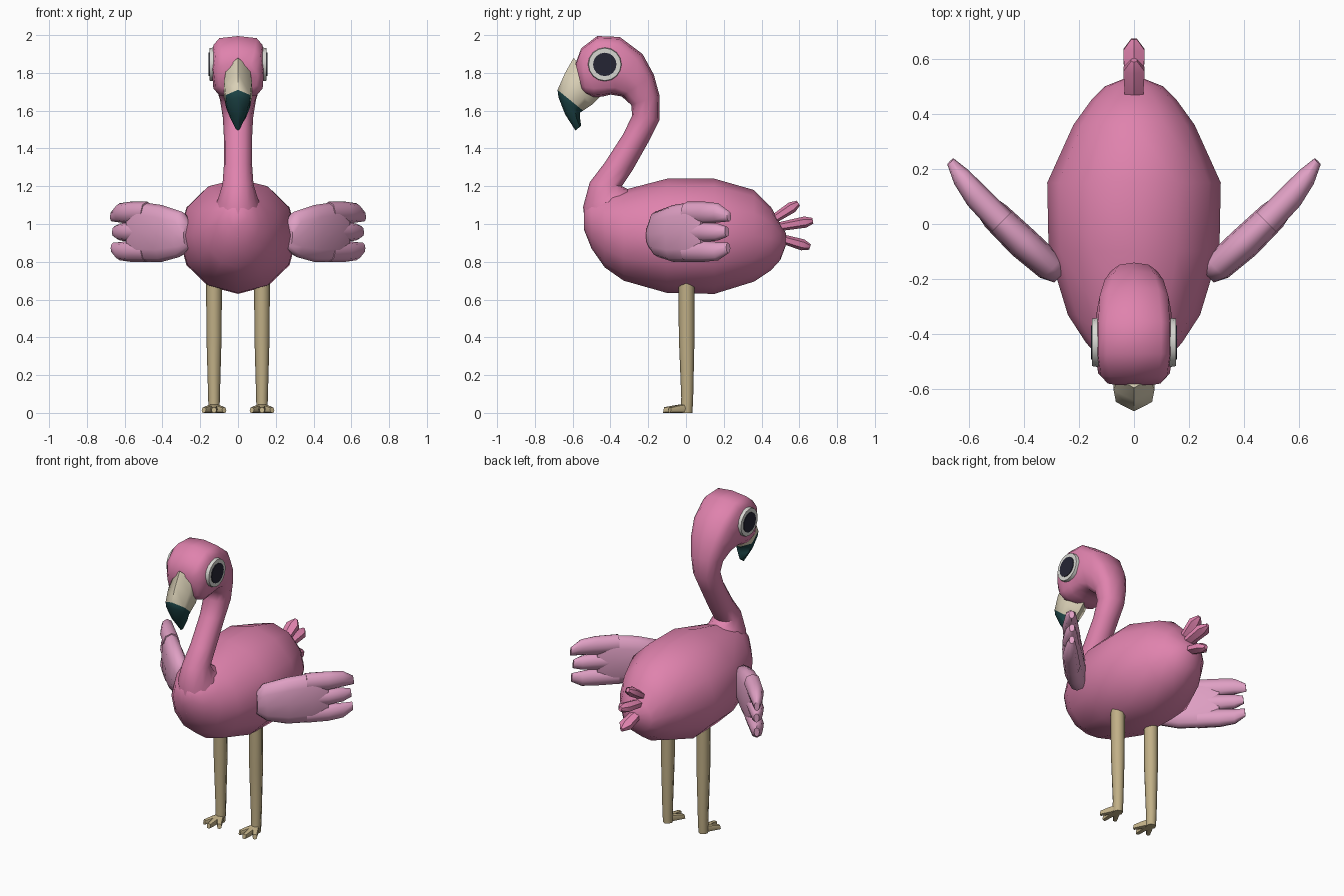
import bpy, bmesh, math
from mathutils import Matrix, Vector


def material(name, rgb):
    m = bpy.data.materials.new(name)
    m.diffuse_color = (*rgb, 1)
    return m


PINK = material("pink", (0.74, 0.225, 0.42))
LIGHT_PINK = material("light_pink", (0.74, 0.35, 0.55))
TAN = material("tan", (0.53, 0.43, 0.24))
CREAM = material("cream", (0.73, 0.66, 0.49))
TEAL = material("dark_teal", (0.013, 0.062, 0.066))
WHITE = material("eye_white", (0.68, 0.68, 0.64))
BLACK = material("pupil_black", (0.018, 0.018, 0.034))


def finish(name, bm, mats, angle=50, mirror=False):
    bmesh.ops.recalc_face_normals(bm, faces=bm.faces)
    me = bpy.data.meshes.new(name)
    bm.to_mesh(me)
    bm.free()
    for m in mats:
        me.materials.append(m)
    ob = bpy.data.objects.new(name, me)
    bpy.context.collection.objects.link(ob)
    bpy.ops.object.select_all(action='DESELECT')
    ob.select_set(True)
    bpy.context.view_layer.objects.active = ob
    bpy.ops.object.shade_smooth_by_angle(angle=math.radians(angle))
    if mirror:
        ob.modifiers.new("mirror", 'MIRROR')
    return ob


def spow(v, p):
    return math.copysign(abs(v) ** p, v) if abs(v) > 1e-6 else 0.0


def loft(bm, rings, n=12, matrix=Matrix(), split=None):
    """Rings are (y0, z0, y1, z1, half_width, squareness=1, x=0), capped at both ends."""
    loops = []
    for r in rings:
        y0, z0, y1, z1, w = r[:5]
        p = r[5] if len(r) > 5 else 1
        x = r[6] if len(r) > 6 else 0
        a, b = Vector((x, y0, z0)), Vector((x, y1, z1))
        mid, half = (a + b) / 2, (a - b) / 2
        loop = []
        for i in range(n):
            t = math.tau * i / n
            co = mid + half * spow(math.cos(t), p) + Vector((w * spow(math.sin(t), p), 0, 0))
            loop.append(bm.verts.new(matrix @ co))
        loops.append(loop)
    for k, (l0, l1) in enumerate(zip(loops, loops[1:])):
        for i in range(n):
            f = bm.faces.new((l0[i], l0[(i + 1) % n], l1[(i + 1) % n], l1[i]))
            if split is not None and k >= split:
                f.material_index = 1
    bm.faces.new(loops[0])
    f = bm.faces.new(loops[-1])
    if split is not None:
        f.material_index = 1


# Egg-shaped body
bm = bmesh.new()
loft(bm, [(y, lo, y, hi, w) for y, lo, hi, w in (
    (-0.54, 0.97, 1.09, 0.05), (-0.50, 0.87, 1.13, 0.115), (-0.43, 0.77, 1.16, 0.175),
    (-0.33, 0.70, 1.18, 0.24), (-0.10, 0.635, 1.24, 0.31), (0.15, 0.63, 1.24, 0.315),
    (0.36, 0.695, 1.18, 0.22), (0.45, 0.755, 1.09, 0.155), (0.50, 0.81, 1.00, 0.105),
    (0.53, 0.89, 0.95, 0.03))])
finish("body", bm, [PINK], 60)

# Curved neck flowing into a squarer head
bm = bmesh.new()
loft(bm, [
    (-0.525, 0.93, -0.18, 1.12, 0.15), (-0.545, 1.09, -0.30, 1.18, 0.105),
    (-0.51, 1.22, -0.34, 1.20, 0.082), (-0.43, 1.325, -0.28, 1.29, 0.075),
    (-0.33, 1.48, -0.19, 1.45, 0.075), (-0.285, 1.575, -0.14, 1.55, 0.08, 0.9),
    (-0.29, 1.63, -0.14, 1.68, 0.095, 0.8), (-0.34, 1.675, -0.17, 1.79, 0.118, 0.7),
    (-0.40, 1.685, -0.23, 1.90, 0.135, 0.6), (-0.44, 1.675, -0.35, 1.99, 0.14, 0.5),
    (-0.49, 1.67, -0.47, 1.995, 0.14, 0.5), (-0.53, 1.685, -0.555, 1.93, 0.13, 0.55),
    (-0.55, 1.71, -0.585, 1.85, 0.105, 0.6)])
finish("neck_and_head", bm, [PINK], 60)

# Hooked beak with a dark tip
bm = bmesh.new()
loft(bm, [
    (-0.595, 1.88, -0.45, 1.68, 0.07), (-0.64, 1.80, -0.50, 1.63, 0.085),
    (-0.68, 1.71, -0.545, 1.60, 0.076), (-0.675, 1.67, -0.56, 1.59, 0.07),
    (-0.64, 1.58, -0.56, 1.555, 0.048), (-0.585, 1.495, -0.555, 1.52, 0.012)],
    n=6, split=2)
finish("beak", bm, [CREAM, TEAL], 65)


# Eyes: a white disc with a thin dark plate
def disc(name, r0, r1, x0, x1, mat):
    bm = bmesh.new()
    m = Matrix.Translation(((x0 + x1) / 2, -0.43, 1.845)) @ Matrix.Rotation(math.pi / 2, 4, 'Y')
    bmesh.ops.create_cone(bm, cap_ends=True, segments=16, radius1=r0, radius2=r1,
                          depth=x1 - x0, matrix=m)
    finish(name, bm, [mat], 30, mirror=True)


disc("eye_white", 0.094, 0.086, 0.10, 0.152, WHITE)
disc("pupil", 0.062, 0.062, 0.150, 0.156, BLACK)

# Wings: one palm with three feather tips, built upright and swung outward
swing = Matrix.Translation((0.275, -0.17, 0)) @ Matrix.Rotation(math.radians(-45), 4, 'Z')
bm = bmesh.new()
loft(bm, [
    (-0.02, 0.87, -0.02, 1.01, 0.04), (0.04, 0.825, 0.02, 1.065, 0.055, 0.85, 0.01),
    (0.16, 0.80, 0.16, 1.10, 0.06, 0.8, 0.018), (0.30, 0.80, 0.30, 1.115, 0.055, 0.8, 0.02),
    (0.40, 0.815, 0.40, 1.105, 0.035, 0.8, 0.018)], matrix=swing)
for lo, hi, end, drift in ((1.00, 1.118, 0.56, -0.02), (0.905, 1.01, 0.545, 0.0),
                           (0.80, 0.912, 0.555, 0.015)):
    c = (lo + hi) / 2
    loft(bm, [
        (0.27, lo, 0.27, hi, 0.05, 0.9, 0.02), (0.40, lo, 0.40, hi, 0.047, 0.9, 0.018),
        (0.49, lo + 0.008, 0.49, hi - 0.008, 0.036, 0.9, 0.008),
        (end, c - 0.025 + drift, end - 0.005, c + 0.03 + drift, 0.016, 0.9, -0.004)],
        n=8, matrix=swing)
finish("wing", bm, [LIGHT_PINK], 55, mirror=True)

# Three tail feathers fanned up and down
bm = bmesh.new()
for y, z, length, tilt in ((0.44, 1.01, 0.185, 33), (0.46, 0.98, 0.215, 10),
                           (0.46, 0.935, 0.205, -16)):
    m = Matrix.Translation((0, y, z)) @ Matrix.Rotation(math.radians(tilt), 4, 'X')
    loft(bm, [
        (0, -0.022, 0, 0.022, 0.036), (length - 0.04, -0.03, length - 0.04, 0.03, 0.045),
        (length, -0.015, length, 0.015, 0.012)], n=6, matrix=m)
finish("tail_feathers", bm, [PINK], 40)

# Legs, slightly tapered toward the ankle
bm = bmesh.new()
loft(bm, [
    (0.045, 0.70, -0.04, 0.70, 0.042, 1, 0.127), (0.045, 0.40, -0.038, 0.40, 0.04, 1, 0.127),
    (0.038, 0.08, -0.025, 0.08, 0.031, 1, 0.127), (0.034, 0.0, -0.03, 0.0, 0.029, 1, 0.127)],
    n=8)
finish("leg", bm, [TAN], 50, mirror=True)

# Feet: three splayed toes
bm = bmesh.new()
for turn, length in ((-32, 0.105), (0, 0.122), (32, 0.105)):
    m = Matrix.Translation((0.127, 0, 0)) @ Matrix.Rotation(math.radians(turn), 4, 'Z')
    loft(bm, [
        (0.01, 0, 0.01, 0.05, 0.024, 0.7), (-0.05, 0, -0.05, 0.042, 0.019, 0.7),
        (-length, 0, -length + 0.006, 0.03, 0.013, 0.7)], n=8, matrix=m)
finish("foot", bm, [TAN], 50, mirror=True)
